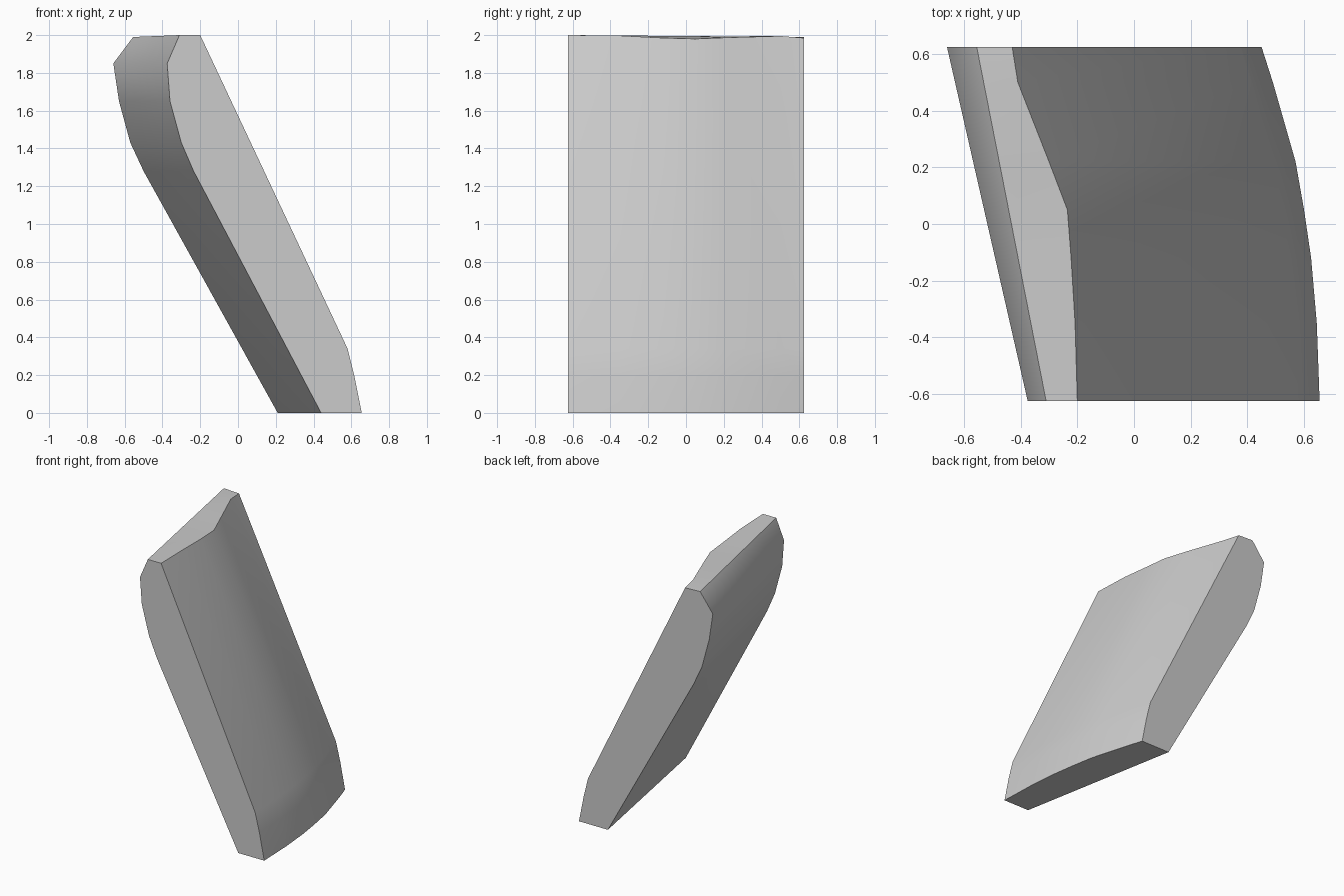
import bpy, bmesh, math

cube = bpy.data.objects.get("Cube")
if cube:
    bpy.data.objects.remove(cube, do_unlink=True)

# Plain grey material
grey = bpy.data.materials.new("light grey")
grey.use_nodes = True
colour = (0.6, 0.6, 0.6, 1)
grey.diffuse_color = colour
grey.node_tree.nodes["Principled BSDF"].inputs["Base Color"].default_value = colour

# Left edge of the leaning slab: (front x, back x, front z, back z), bottom to top
LEFT = [(0.44, 0.21, 0, 0), (-0.235, -0.50, 1.28, 1.28), (-0.30, -0.57, 1.43, 1.43),
        (-0.36, -0.63, 1.65, 1.65), (-0.375, -0.66, 1.85, 1.85), (-0.31, -0.555, 2.0, 1.99)]
# Cross-sections from front to back: (y, top right x, top right z, lower right shift)
SECTIONS = [(-0.625, -0.20, 2.0, 0), (-0.35, -0.208, 1.997, -0.01),
            (-0.12, -0.222, 1.985, -0.03), (0.05, -0.235, 1.98, -0.055),
            (0.22, -0.30, 1.987, -0.085), (0.50, -0.41, 1.995, -0.165),
            (0.625, -0.43, 1.985, -0.205)]
# Lower right edge on the front section, top to bottom
LOWER_RIGHT = [(0.58, 0.34), (0.615, 0.20), (0.655, 0)]


def section(y, top_x, top_z, shift):
    t = (y + 0.625) / 1.25
    pts = [(a + (b - a) * t, y, c + (d - c) * t) for a, b, c, d in LEFT]
    pts.append((top_x, y, top_z))
    pts += [(x + shift, y, z) for x, z in LOWER_RIGHT]
    return pts


# Loft the sections and cap both ends
bm = bmesh.new()
rings = [[bm.verts.new(p) for p in section(*s)] for s in SECTIONS]
n = len(rings[0])
for a, b in zip(rings, rings[1:]):
    for i in range(n):
        j = (i + 1) % n
        bm.faces.new((a[i], a[j], b[j], b[i]))
bm.faces.new(rings[0])
bm.faces.new(rings[-1])
bmesh.ops.recalc_face_normals(bm, faces=bm.faces)

mesh = bpy.data.meshes.new("leaning_slab")
bm.to_mesh(mesh)
bm.free()
mesh.materials.append(grey)
slab = bpy.data.objects.new("leaning_slab", mesh)
bpy.context.collection.objects.link(slab)

# Smooth the gentle bends, keep the rims crisp
bpy.ops.object.select_all(action='DESELECT')
slab.select_set(True)
bpy.context.view_layer.objects.active = slab
bpy.ops.object.shade_smooth_by_angle(angle=math.radians(48))
